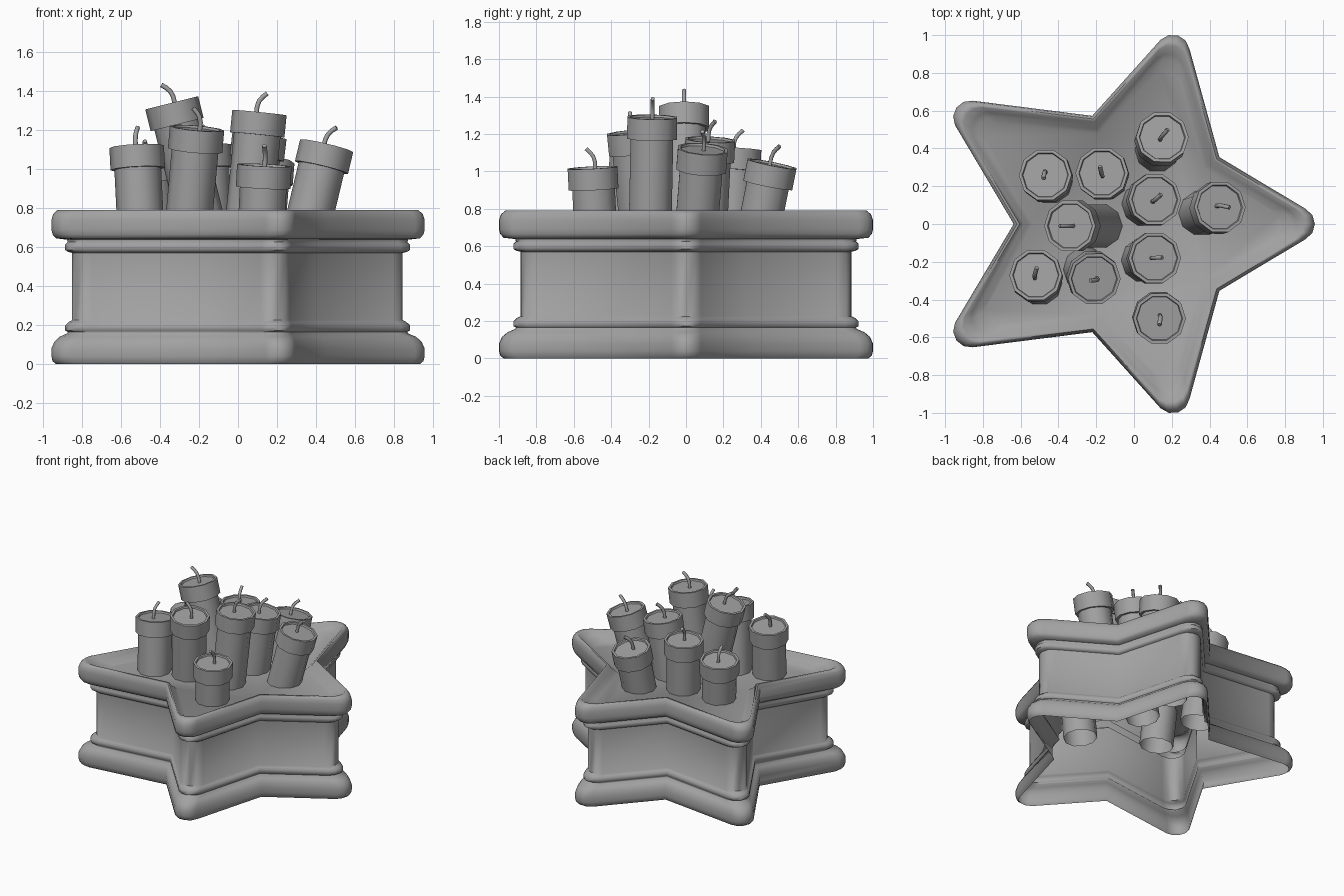
import bpy, bmesh, math
from mathutils import Vector

cube = bpy.data.objects.get("Cube")
if cube:
    bpy.data.objects.remove(cube)

grey = bpy.data.materials.new("mid_grey")
grey.use_nodes = True
COLOUR = (0.36, 0.36, 0.36, 1)
grey.diffuse_color = COLOUR
grey.node_tree.nodes["Principled BSDF"].inputs["Base Color"].default_value = COLOUR


def skin(name, rings, angle):
    """Bridge equal-sized rings of points into one open-bottomed shell."""
    bm = bmesh.new()
    loops = [[bm.verts.new(p) for p in ring] for ring in rings]
    n = len(loops[0])
    for low, high in zip(loops, loops[1:]):
        for i in range(n):
            j = (i + 1) % n
            bm.faces.new((low[i], low[j], high[j], high[i]))
    bm.faces.new(loops[-1])
    mesh = bpy.data.meshes.new(name)
    bm.to_mesh(mesh)
    bm.free()
    mesh.materials.append(grey)
    obj = bpy.data.objects.new(name, mesh)
    bpy.context.collection.objects.link(obj)
    bpy.ops.object.select_all(action='DESELECT')
    obj.select_set(True)
    bpy.context.view_layer.objects.active = obj
    bpy.ops.object.shade_smooth_by_angle(angle=math.radians(angle))
    return obj


# Star outline, inset by a distance, with rounded tips
TIP, TIP_X, ROUND = 1.154, -0.0915, 0.09
VALLEY, VALLEY_X = 0.602, -0.035
STEP = math.pi / 5
HALF = math.radians(27.5)


def star(inset, z):
    hub = TIP - (inset + ROUND) / math.sin(HALF)
    valley = VALLEY - inset / math.sin(HALF + STEP)
    tip_x = TIP_X + 0.15 * inset
    sweep = math.pi / 2 - HALF
    points = []
    for k in range(5):
        a = 2 * k * STEP
        for s in range(-2, 3):
            t = a + sweep * s / 2
            points.append((tip_x + hub * math.cos(a) + ROUND * math.cos(t),
                           hub * math.sin(a) + ROUND * math.sin(t), z))
        points.append((VALLEY_X + valley * math.cos(a + STEP),
                       valley * math.sin(a + STEP), z))
    return points


# Box: moulded base, wall, moulded rim and recessed floor (inset, height)
profile = [(0.012, 0), (0.003, 0.015), (0, 0.04), (0, 0.08), (0.008, 0.115),
           (0.022, 0.14), (0.042, 0.157), (0.044, 0.165), (0.037, 0.172),
           (0.037, 0.198), (0.046, 0.215), (0.056, 0.225),
           (0.056, 0.57), (0.046, 0.575), (0.037, 0.585), (0.037, 0.612),
           (0.044, 0.625), (0.042, 0.638), (0.012, 0.645), (0.003, 0.665),
           (0, 0.69), (0, 0.74), (0.005, 0.77), (0.016, 0.79),
           (0.028, 0.79), (0.05, 0.752), (0.066, 0.745), (0.09, 0.72)]
skin("star_box", [star(d, z) for d, z in profile], 60)

# Firework tubes: top centre, lean in x and y, fuse direction
tubes = [(-0.47, 0.26, 1.04, -0.08, 0.10, -90),
         (-0.17, 0.27, 1.12, -0.05, 0.06, 100),
         (0.15, 0.46, 1.04, 0.08, 0.20, 45),
         (0.11, 0.13, 1.17, 0.12, 0.05, 45),
         (0.455, 0.09, 1.12, 0.24, 0.08, -20),
         (-0.34, -0.01, 1.34, -0.25, 0, 180),
         (-0.52, -0.27, 1.115, -0.05, 0.10, 70),
         (-0.21, -0.29, 1.21, 0.09, -0.10, 180),
         (0.11, -0.18, 1.29, 0.10, 0.02, 0),
         (0.135, -0.50, 1.02, 0.05, -0.05, -100)]
tube_profile = [(0.120, -0.67), (0.120, -0.115), (0.140, -0.115), (0.140, 0),
                (0.123, 0), (0.119, -0.012)]
SIDES = 10


def circle(r, z):
    return [(r * math.cos(2 * math.pi * i / SIDES),
             r * math.sin(2 * math.pi * i / SIDES), z) for i in range(SIDES)]


for n, (x, y, z, lean_x, lean_y, turn) in enumerate(tubes, 1):
    spin = Vector((0, 0, 1)).rotation_difference(Vector((lean_x, lean_y, 1)))
    tube = skin(f"firework_tube_{n}", [circle(r, h) for r, h in tube_profile], 40)
    # Bent fuse
    curve = bpy.data.curves.new(f"fuse_{n}", 'CURVE')
    curve.dimensions = '3D'
    curve.bevel_depth = 0.012
    curve.bevel_resolution = 1
    curve.use_fill_caps = True
    curve.materials.append(grey)
    spline = curve.splines.new('POLY')
    path = [(-0.015, -0.02), (-0.015, 0.03), (-0.007, 0.06), (0.01, 0.083), (0.03, 0.102)]
    spline.points.add(len(path) - 1)
    a = math.radians(turn)
    for point, (out, up) in zip(spline.points, path):
        point.co = (out * math.cos(a), out * math.sin(a), up, 1)
    fuse = bpy.data.objects.new(f"fuse_{n}", curve)
    bpy.context.collection.objects.link(fuse)
    for obj in (tube, fuse):
        obj.location = (x, y, z)
        obj.rotation_mode = 'QUATERNION'
        obj.rotation_quaternion = spin
